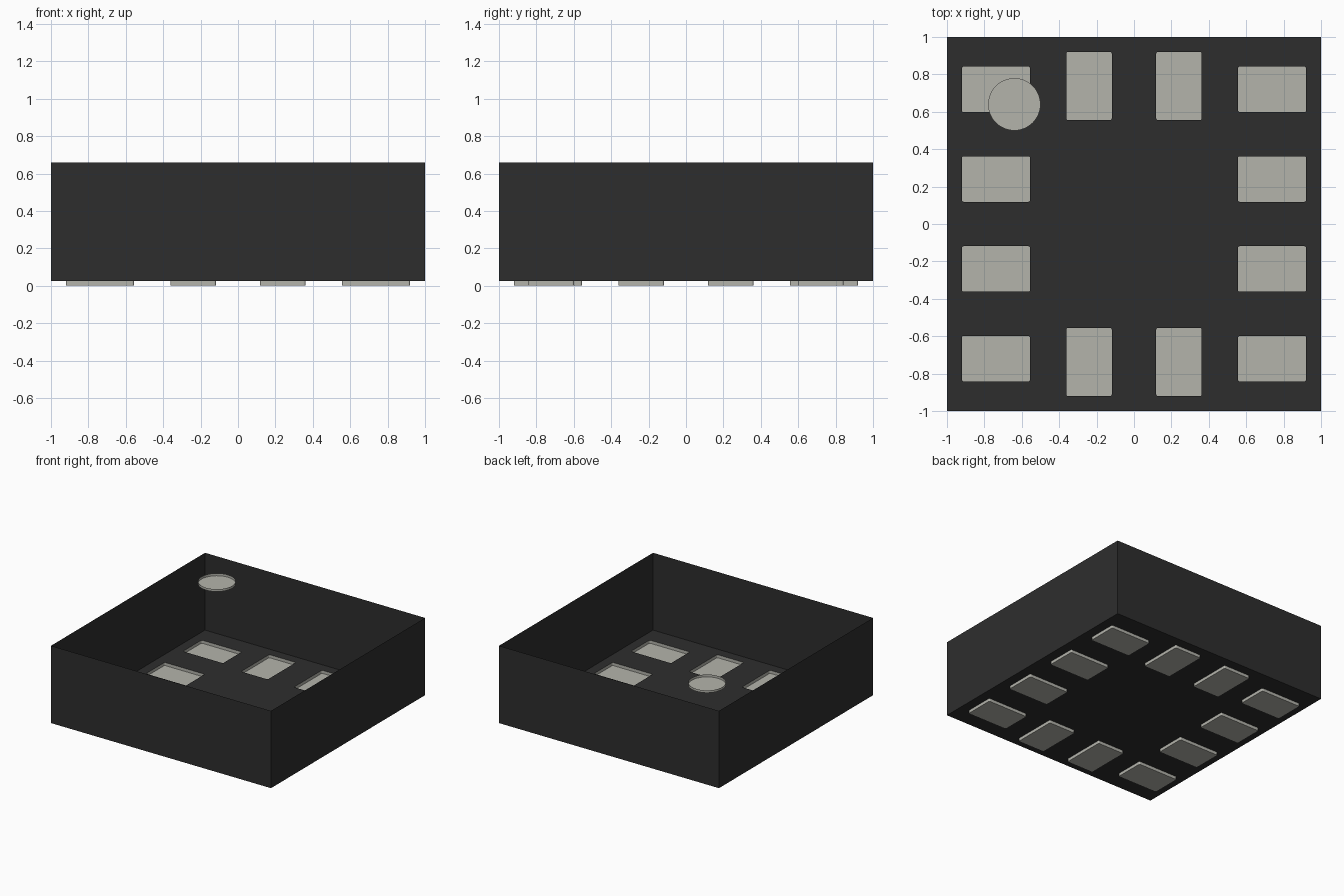
import bpy
import bmesh
import math

cube = bpy.data.objects.get("Cube")
if cube:
    bpy.data.objects.remove(cube, do_unlink=True)

FLOOR, TOP = 0.025, 0.66          # underside and upper rim of the housing
PAD_LONG, PAD_SHORT = 0.365, 0.243


def make_material(name, color):
    mat = bpy.data.materials.new(name)
    mat.use_nodes = True
    mat.diffuse_color = color
    bsdf = next(n for n in mat.node_tree.nodes if n.type == 'BSDF_PRINCIPLED')
    bsdf.inputs["Base Color"].default_value = color
    return mat


black = make_material("black plastic", (0.027, 0.027, 0.027, 1))
metal = make_material("pale grey metal", (0.455, 0.455, 0.41, 1))


def finish(name, bm, mat):
    mesh = bpy.data.meshes.new(name)
    bm.to_mesh(mesh)
    bm.free()
    mesh.materials.append(mat)
    obj = bpy.data.objects.new(name, mesh)
    bpy.context.collection.objects.link(obj)
    return obj


def rounded_rect(cx, cy, w, h, r=0.01, steps=3):
    """Counter-clockwise outline of a rectangle with small round corners."""
    points = []
    for i, (sx, sy) in enumerate([(1, 1), (-1, 1), (-1, -1), (1, -1)]):
        for k in range(steps + 1):
            a = math.pi / 2 * (i + k / steps)
            points.append((cx + sx * (w / 2 - r) + r * math.cos(a),
                           cy + sy * (h / 2 - r) + r * math.sin(a)))
    return points


def circle(cx, cy, r, sides=48):
    return [(cx + r * math.cos(2 * math.pi * i / sides),
             cy + r * math.sin(2 * math.pi * i / sides)) for i in range(sides)]


def add_ring(bm, outline, z):
    return [bm.verts.new((x, y, z)) for x, y in outline]


def add_walls(bm, low, high):
    for i in range(len(low)):
        j = (i + 1) % len(low)
        bm.faces.new((low[i], low[j], high[j], high[i]))


def tray(name, outline, z0, z1, mat, normal_up=False):
    """Thin open-topped pan: a bottom face and its surrounding walls."""
    bm = bmesh.new()
    low, high = add_ring(bm, outline, z0), add_ring(bm, outline, z1)
    bm.faces.new(low[::-1])
    add_walls(bm, low, high)
    if normal_up:
        bmesh.ops.reverse_faces(bm, faces=bm.faces[:])
    return finish(name, bm, mat)


# Pad outlines: four along each side, two more at the front and back
pads = {}
for side, sx in (("left", 1), ("right", -1)):
    for i, y in enumerate((-0.72, -0.24, 0.24, 0.72)):
        pads[f"{side}_pad_{i + 1}"] = rounded_rect(sx * 0.738, y, PAD_LONG, PAD_SHORT)
for side, sy in (("front", -1), ("back", 1)):
    for i, x in enumerate((-0.24, 0.24)):
        pads[f"{side}_pad_{i + 1}"] = rounded_rect(x, sy * 0.738, PAD_SHORT, PAD_LONG)

# Housing: four walls, open at the top
square = [(-1, -1), (1, -1), (1, 1), (-1, 1)]
bm = bmesh.new()
add_walls(bm, add_ring(bm, square, FLOOR), add_ring(bm, square, TOP))
finish("housing_walls", bm, black)

# Housing floor, pierced by the pad openings
bm = bmesh.new()
for outline in [square, *pads.values()]:
    ring = add_ring(bm, outline, FLOOR)
    for a, b in zip(ring, ring[1:] + ring[:1]):
        bm.edges.new((a, b))
bmesh.ops.triangle_fill(bm, use_beauty=True, use_dissolve=False,
                        edges=bm.edges[:], normal=(0, 0, -1))
bm.normal_update()
for face in bm.faces:
    if face.normal.z > 0:
        face.normal_flip()
finish("housing_floor", bm, black)

# Contact pads below the floor
for name, outline in pads.items():
    tray(name, outline, 0, FLOOR, metal)

# Round orientation marker sunk from the rim level
tray("marker_dot", circle(-0.64, 0.64, 0.14), TOP - 0.02, TOP, metal, normal_up=True)
